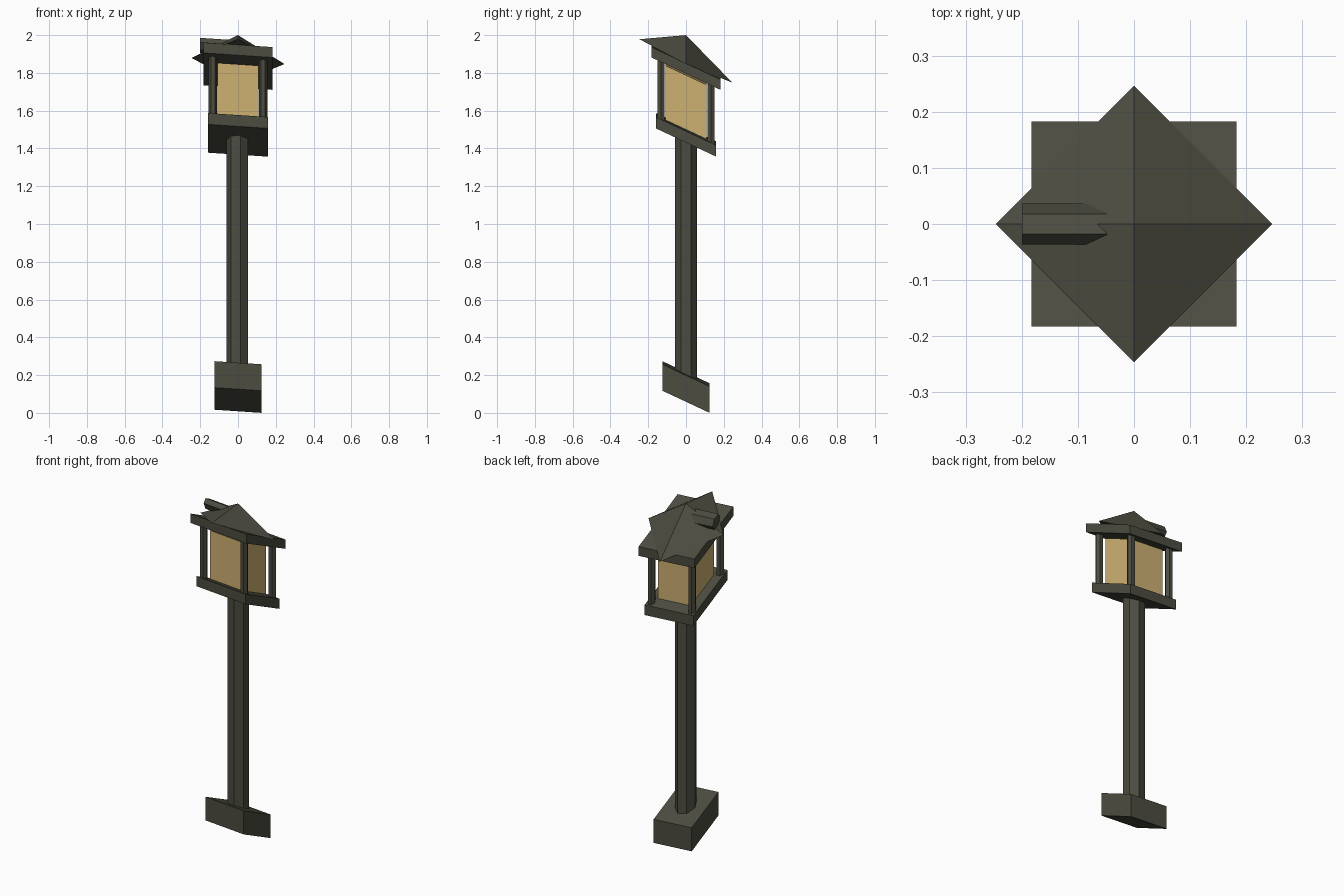
import bpy, bmesh, math
from mathutils import Matrix

if "Cube" in bpy.data.objects:
    bpy.data.objects.remove(bpy.data.objects["Cube"])

# The whole lamp leans: heights drop with x and y
SHEAR = Matrix(((1, 0, 0, 0), (0, 1, 0, 0), (-0.066, -0.468, 1, 0), (0, 0, 0, 1)))


def material(name, rgb):
    m = bpy.data.materials.new(name)
    m.diffuse_color = (*rgb, 1)
    m.use_nodes = True
    m.node_tree.nodes["Principled BSDF"].inputs["Base Color"].default_value = m.diffuse_color
    return m


METAL = material("dark_metal", (0.072, 0.072, 0.052))
GLASS = material("amber_glass", (0.62, 0.44, 0.17))


def finish(name, bm, mat):
    bmesh.ops.transform(bm, matrix=SHEAR, verts=bm.verts)
    bmesh.ops.recalc_face_normals(bm, faces=bm.faces)
    me = bpy.data.meshes.new(name)
    bm.to_mesh(me)
    bm.free()
    me.materials.append(mat)
    ob = bpy.data.objects.new(name, me)
    bpy.context.collection.objects.link(ob)
    return ob


def box(name, half, z0, z1, mat):
    bm = bmesh.new()
    m = Matrix.Translation((0, 0, (z0 + z1) / 2)) @ Matrix.Diagonal((2 * half, 2 * half, z1 - z0, 1))
    bmesh.ops.create_cube(bm, size=1, matrix=m)
    return finish(name, bm, mat)


def prism(name, sides, r0, r1, length, place, turn=0.0, mat=METAL):
    """Prism or pyramid along local z with its first corner at angle `turn`."""
    bm = bmesh.new()
    rings = []
    for r, z in ((r0, -length / 2), (r1, length / 2)):
        n = sides if r > 0 else 1
        rings.append([bm.verts.new((r * math.cos(turn + 2 * math.pi * i / n),
                                    r * math.sin(turn + 2 * math.pi * i / n), z)) for i in range(n)])
    low, high = rings
    bm.faces.new(low)
    if len(high) > 1:
        bm.faces.new(high)
    for i in range(sides):
        j = (i + 1) % sides
        if len(high) > 1:
            bm.faces.new((low[i], low[j], high[j], high[i]))
        else:
            bm.faces.new((low[i], low[j], high[0]))
    bmesh.ops.transform(bm, matrix=place, verts=bm.verts)
    return finish(name, bm, mat)


# Foot and post
box("base_block", 0.125, 0.067, 0.207, METAL)
prism("post", 7, 0.06, 0.06, 1.25, Matrix.Translation((0, 0, 0.825)), math.pi)

# Lantern floor, glass and roof slab
box("lantern_floor", 0.16, 1.442, 1.502, METAL)
box("lantern_glass", 0.108, 1.507, 1.795, GLASS)
box("roof_slab", 0.183, 1.808, 1.863, METAL)

# Four corner bars
for sx, side in ((-1, "left"), (1, "right")):
    for sy, end in ((-1, "front"), (1, "back")):
        prism(f"{end}_{side}_bar", 6, 0.022, 0.022, 0.32,
              Matrix.Translation((sx * 0.133, sy * 0.133, 1.655)))

# Pyramid cap with corners on the axes
prism("roof_cap", 4, 0.246, 0, 0.137, Matrix.Translation((0, 0, 1.9315)))

# Horizontal rod sticking out of the cap to the left
prism("side_rod", 6, 0.0365, 0.0365, 0.19,
      Matrix.Translation((-0.105, 0, 1.932)) @ Matrix.Rotation(math.pi / 2, 4, 'Y'), math.pi / 2)
